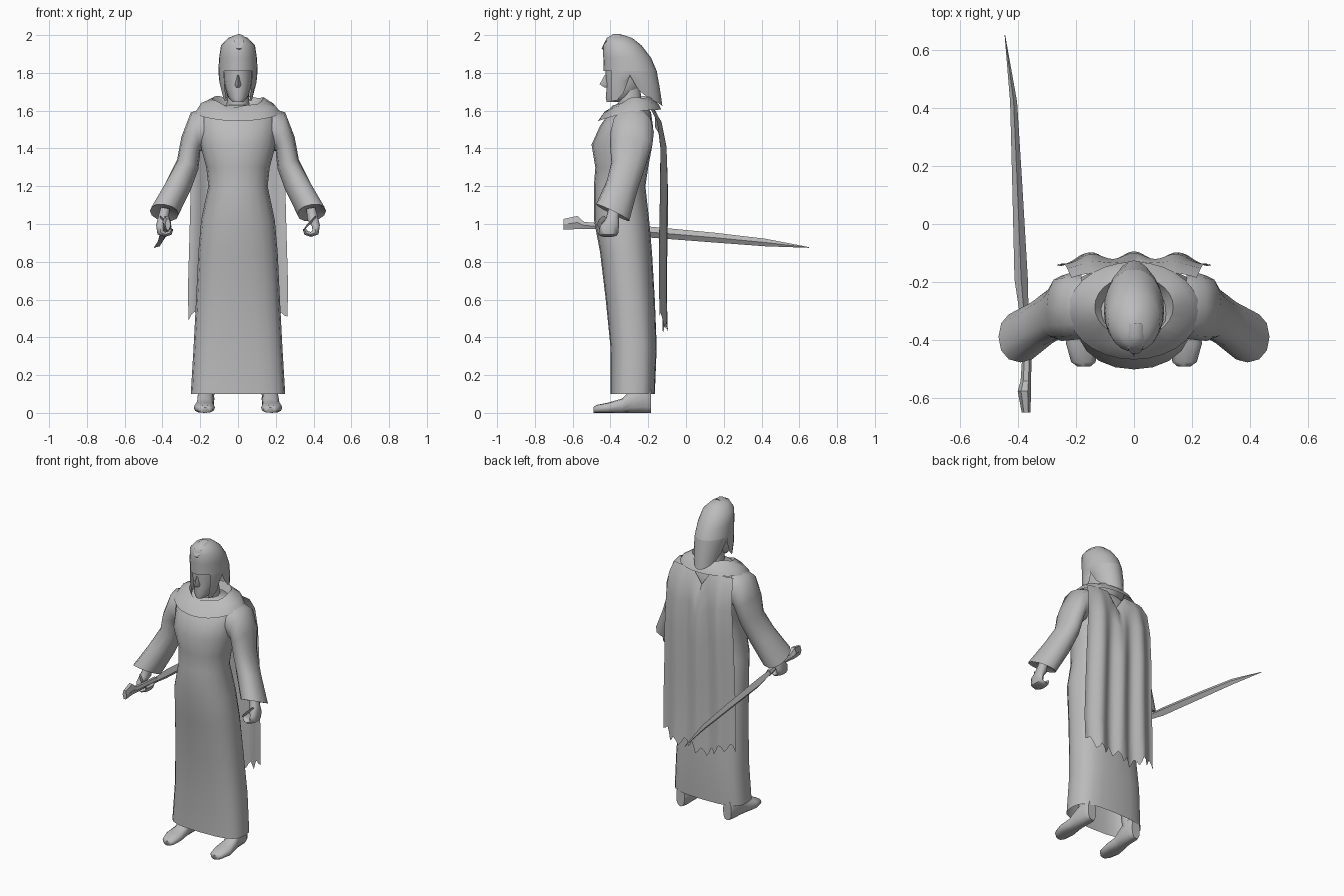
import bpy, bmesh
from math import sin, cos, pi, radians, copysign
from mathutils import Vector

cube = bpy.data.objects.get("Cube")
if cube:
    bpy.data.objects.remove(cube)

grey = bpy.data.materials.new("plain_grey")
grey.use_nodes = True
GREY = (0.5, 0.5, 0.5, 1)
grey.diffuse_color = GREY
grey.node_tree.nodes["Principled BSDF"].inputs["Base Color"].default_value = GREY


def finish(name, bm, angle=50):
    bmesh.ops.recalc_face_normals(bm, faces=bm.faces)
    mesh = bpy.data.meshes.new(name)
    bm.to_mesh(mesh)
    bm.free()
    mesh.materials.append(grey)
    ob = bpy.data.objects.new(name, mesh)
    bpy.context.collection.objects.link(ob)
    bpy.ops.object.select_all(action='DESELECT')
    ob.select_set(True)
    bpy.context.view_layer.objects.active = ob
    bpy.ops.object.shade_smooth_by_angle(angle=radians(angle))
    return ob


def ring(c, u, v, n=12, power=2):
    """Superellipse around c with half axes u and v."""
    c, u, v = Vector(c), Vector(u), Vector(v)
    f = lambda t: copysign(abs(t) ** (2 / power), t)
    return [c + u * f(cos(2 * pi * i / n)) + v * f(sin(2 * pi * i / n)) for i in range(n)]


def loft(name, rings, start=True, end=True, closed=True, angle=50):
    bm = bmesh.new()
    rows = [[bm.verts.new(p) for p in r] for r in rings]
    n = len(rows[0])
    for a, b in zip(rows, rows[1:]):
        for i in range(n if closed else n - 1):
            j = (i + 1) % n
            bm.faces.new((a[i], a[j], b[j], b[i]))
    if start:
        bm.faces.new(rows[0])
    if end:
        bm.faces.new(rows[-1])
    return finish(name, bm, angle)


def upright(z, rx, front, back, n=20, power=2):
    """Level ring given by half width and its front and back y."""
    return ring((0, (front + back) / 2, z), (rx, 0, 0), (0, (back - front) / 2, 0), n, power)


# Long robe, open at the hem
robe = [(.1, .25, -.40, -.165, 3), (.35, .235, -.40, -.155, 2.8), (.6, .222, -.425, -.165, 2.5),
        (.85, .21, -.455, -.18, 2.3), (1.02, .195, -.487, -.195, 2.2), (1.2, .157, -.488, -.215, 2.1),
        (1.3, .168, -.48, -.2, 2.1), (1.42, .2, -.5, -.178, 2.1), (1.52, .205, -.455, -.175, 2.2),
        (1.59, .2, -.405, -.185, 2.2), (1.63, .13, -.37, -.21, 2)]
loft("robe", [upright(z, rx, f, b, 20, p) for z, rx, f, b, p in robe], start=False)

# Neck and face
loft("neck", [upright(1.55, .065, -.36, -.22, 10), upright(1.72, .055, -.36, -.24, 10)])
face = [(1.645, .028, -.42, -.35), (1.67, .052, -.425, -.28), (1.72, .068, -.42, -.24),
        (1.77, .076, -.425, -.22), (1.84, .078, -.425, -.2)]
loft("face", [upright(*r, n=16) for r in face])
loft("nose", [[Vector((-.005, -.42, 1.79)), Vector((.005, -.42, 1.79)), Vector((0, -.43, 1.79))],
              [Vector((-.018, -.415, 1.735)), Vector((.018, -.415, 1.735)), Vector((0, -.457, 1.74))],
              [Vector((-.01, -.415, 1.722)), Vector((.01, -.415, 1.722)), Vector((0, -.43, 1.722))]])

# Helmet: dome, then cheek and neck guards hanging from its rim
dome = [(1.81, .104, -.437, -.155), (1.88, .1, -.438, -.185), (1.945, .09, -.44, -.235),
        (1.985, .052, -.42, -.285), (2.0, .012, -.38, -.33)]
loft("helmet_dome", [upright(*r, n=24) for r in dome], start=False)
drop = [1.65, 1.655, 1.69, 1.785, 1.71, 1.675, 1.655, 1.64, 1.63, 1.625]
drop = drop + drop[-2::-1]
rim, mid, low = [], [], []
for i, zb in enumerate(drop):
    a = radians(-45 + 15 * i)
    x, y, flare = .104 * cos(a), -.296 + .141 * sin(a), .03 * max(0, sin(a))
    rim.append(Vector((x, y, 1.81)))
    mid.append(Vector((x * .98, y + flare * .55, (1.81 + zb) / 2)))
    low.append(Vector((x * .82, y + flare, zb)))
loft("helmet_guards", [rim, mid, low], False, False, closed=False)
crest = [(-.35, 1.985, .03), (-.395, 1.985, .03), (-.43, 1.965, .026), (-.44, 1.94, .018), (-.43, 1.925, .008)]
loft("helmet_crest", [ring((.005, y, z), (r, 0, 0), (0, r * .35, r * .7), 8) for y, z, r in crest])

# Draped collar round the neck
N = 28
collar = [[], [], [], []]
for i in range(N):
    a = 2 * pi * i / N
    c, s = cos(a), sin(a)
    fold = .006 * cos(5 * a)
    collar[0].append(Vector((.09 * c, -.295 + .085 * s, 1.6 + .015 * s)))
    collar[1].append(Vector((.135 * c, -.285 + .105 * s, 1.645 + .025 * s + .02 * c * c + fold)))
    collar[2].append(Vector((.195 * c, -.288 + .145 * s, 1.61 + .02 * s + .025 * c * c - fold)))
    collar[3].append(Vector((.226 * c, -.298 + .168 * s, 1.575 + .03 * s + .015 * c * c)))
loft("collar", collar, False, False)

# Cape with soft folds and a ragged hem
COLS = 32
rows = [(0, .215, -.165), (.06, .23, -.13), (.18, .24, -.11), (.36, .25, -.108), (.6, .257, -.113),
        (.85, .265, -.115), (1, .262, -.11)]
cape = []
for t, half, y in rows:
    row = []
    for k in range(COLS + 1):
        u = 2 * k / COLS - 1
        top = 1.605 - .09 * max(0, 1 - 3.5 * abs(u))
        hem = .43 + .07 * u * u + (0, .035, .05, .02)[k % 4] + .015 * sin(7 * u)
        wave = .014 * min(1, t * 4) * cos(u * 3.3 * pi)
        row.append(Vector((half * u, y + wave - .02 * abs(u) ** 4, top + (hem - top) * t)))
    cape.append(row)
loft("cape", cape, False, False, closed=False)

# Sleeve sections: outer x z, inner x z, middle y, half depth, forward tilt
sleeve = [(.18, 1.615, .18, 1.39, -.285, .11, 0), (.25, 1.59, .2, 1.385, -.285, .115, 0),
          (.3, 1.46, .2, 1.375, -.29, .112, 0), (.322, 1.34, .21, 1.29, -.305, .09, -.01),
          (.385, 1.215, .25, 1.18, -.34, .08, -.03), (.466, 1.07, .315, 1.05, -.388, .088, -.043),
          (.43, 1.09, .345, 1.075, -.385, .05, -.025)]
fist = [(.385, -.38, 1.085, .03, .025), (.395, -.39, 1.03, .034, .03), (.413, -.405, .99, .05, .022),
        (.41, -.41, .955, .052, .02), (.385, -.412, .945, .05, .014), (.36, -.412, .953, .046, .013),
        (.35, -.41, .975, .04, .009)]
thumb = [(.405, -.43, 1.03, .014), (.385, -.452, 1.01, .015), (.365, -.46, .99, .013), (.352, -.455, .975, .007)]
shoe = [(-.49, .022, .03, .172), (-.475, .042, .042, .174), (-.41, .056, .055, .178), (-.34, .046, .075, .176),
        (-.28, .044, .13, .172), (-.21, .045, .15, .17), (-.185, .03, .13, .17)]
for s, side in ((1, "left"), (-1, "right")):
    loft(side + "_sleeve", [ring((s * (a + c) / 2, y, (b + d) / 2), (s * (a - c) / 2, 0, (b - d) / 2),
                                 (0, r, t), 12, 2.2) for a, b, c, d, y, r, t in sleeve])
    rings = []
    for i, (x, y, z, w, h) in enumerate(fist):
        p, q = fist[max(i - 1, 0)], fist[min(i + 1, len(fist) - 1)]
        along = Vector((s * (q[0] - p[0]), 0, q[2] - p[2])).normalized()
        rings.append(ring((s * x, y, z), (0, w, 0), Vector((along.z, 0, -along.x)) * h, 10, 2.4))
    loft(side + "_hand", rings)
    loft(side + "_thumb", [ring((s * x, y, z), (0, r * .8, -r * .6), (s * r * .6, 0, r * .8), 8)
                           for x, y, z, r in thumb])
    loft(side + "_shoe", [ring((s * x, y, h / 2), (w, 0, 0), (0, 0, h / 2), 12, 2.5) for y, w, h, x in shoe])
    loft(side + "_leg", [ring((s * x, y, z), (r, 0, 0), (0, r, 0), 10)
                         for x, y, z, r in ((.17, -.24, .08, .043), (.15, -.27, .5, .06))])

# Sword in the right hand
hilt = [(-.648, -.371, .998, .015, .033), (-.575, -.377, 1.008, .023, .04), (-.54, -.372, .992, .018, .022),
        (-.45, -.368, .988, .016, .018), (-.32, -.376, .972, .017, .02)]
loft("sword_hilt", [ring((x, y, z), (a, 0, 0), (0, 0, b), 6) for y, x, z, a, b in hilt], angle=20)
blade = [(-.33, -.376, .97, .014, .018), (-.19, -.388, .957, .023, .029), (.15, -.402, .928, .017, .026),
         (.42, -.414, .902, .012, .02), (.65, -.444, .876, .001, .002)]
loft("sword_blade", [ring((x, y, z), (a, 0, 0), (0, 0, b), 4) for y, x, z, a, b in blade], angle=20)
